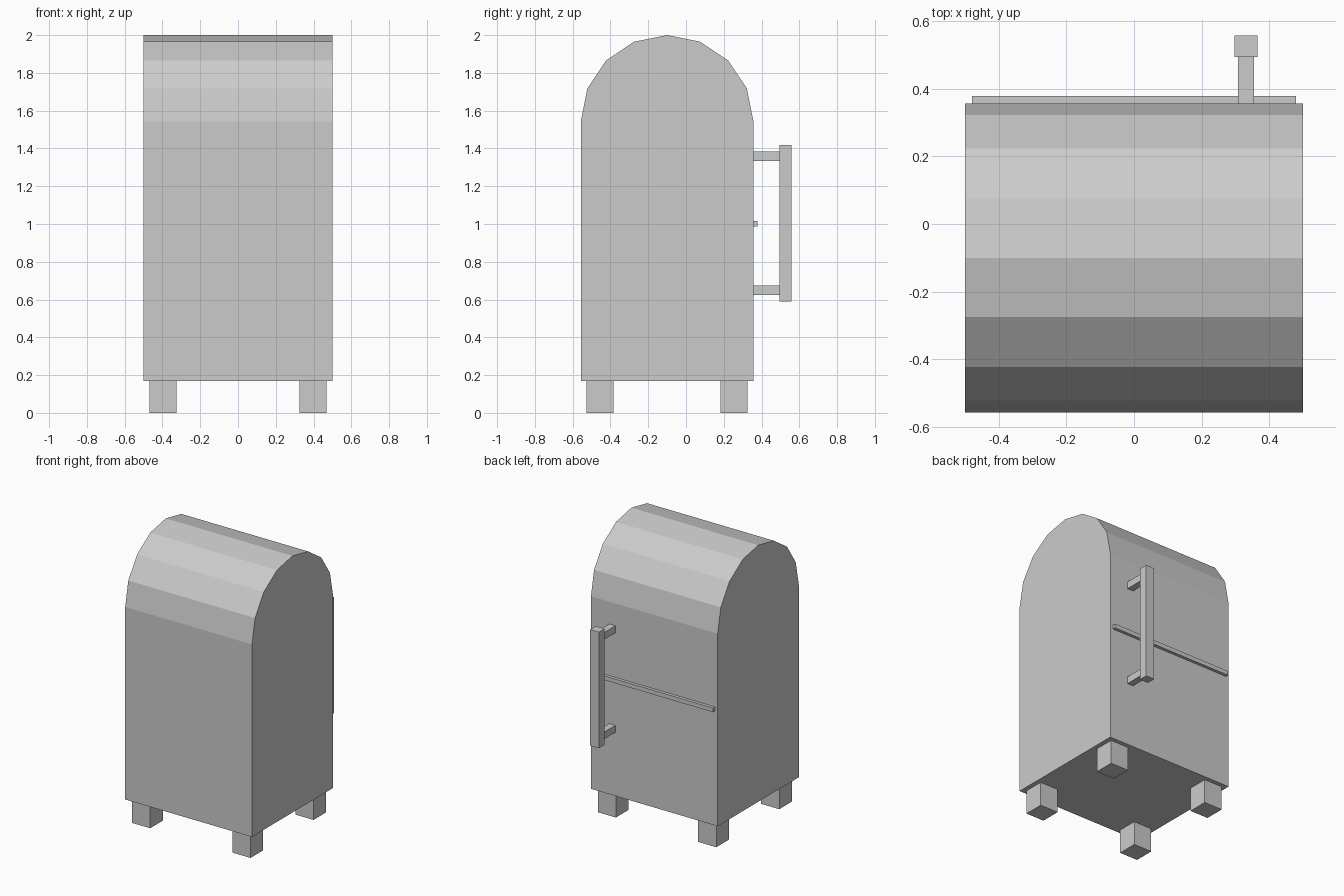
import bpy, bmesh, math

if "Cube" in bpy.data.objects:
    bpy.data.objects.remove(bpy.data.objects["Cube"])

HALF_W, CY, R = 0.5, -0.1, 0.457      # body half width, arch centre and radius
BASE, SPRING = 0.17, 1.543            # underside of body, start of arch
BACK = CY + R


def finish(name, bm):
    bmesh.ops.recalc_face_normals(bm, faces=bm.faces)
    mesh = bpy.data.meshes.new(name)
    bm.to_mesh(mesh)
    bm.free()
    obj = bpy.data.objects.new(name, mesh)
    bpy.context.collection.objects.link(obj)
    return obj


def box(name, x, y, z):
    """Box from (min, max) ranges on each axis."""
    bm = bmesh.new()
    bmesh.ops.create_cube(bm, size=1)
    for v in bm.verts:
        v.co = [lo + (c + 0.5) * (hi - lo) for c, (lo, hi) in zip(v.co, (x, y, z))]
    return finish(name, bm)


# Body: arched side profile extruded across the width
profile = [(CY - R, BASE), (BACK, BASE)]
profile += [(CY + R * math.cos(i * math.pi / 8), SPRING + R * math.sin(i * math.pi / 8))
            for i in range(9)]
bm = bmesh.new()
side = bm.faces.new([bm.verts.new((-HALF_W, y, z)) for y, z in profile])
new = bmesh.ops.extrude_face_region(bm, geom=[side])["geom"]
bmesh.ops.translate(bm, vec=(2 * HALF_W, 0, 0),
                    verts=[g for g in new if isinstance(g, bmesh.types.BMVert)])
finish("body", bm)

# Four square feet
F = 0.0715
for xn, sx in (("left", -1), ("right", 1)):
    for yn, sy in (("front", -1), ("back", 1)):
        cx, cy = sx * 0.396, CY + sy * 0.355
        box(f"{yn}_{xn}_foot", (cx - F, cx + F), (cy - F, cy + F), (0, BASE))

# Dark dividing strip across the door side
box("door_divider", (-0.479, 0.479), (BACK - 0.01, 0.379), (0.986, 1.016))

# Door handle: upright bar on two posts
HX = 0.331
box("handle_bar", (HX - 0.034, HX + 0.034), (0.494, 0.558), (0.59, 1.418))
for name, z in (("lower", 0.649), ("upper", 1.359)):
    box(f"{name}_handle_post", (HX - 0.024, HX + 0.024), (BACK - 0.01, 0.5),
        (z - 0.025, z + 0.025))
